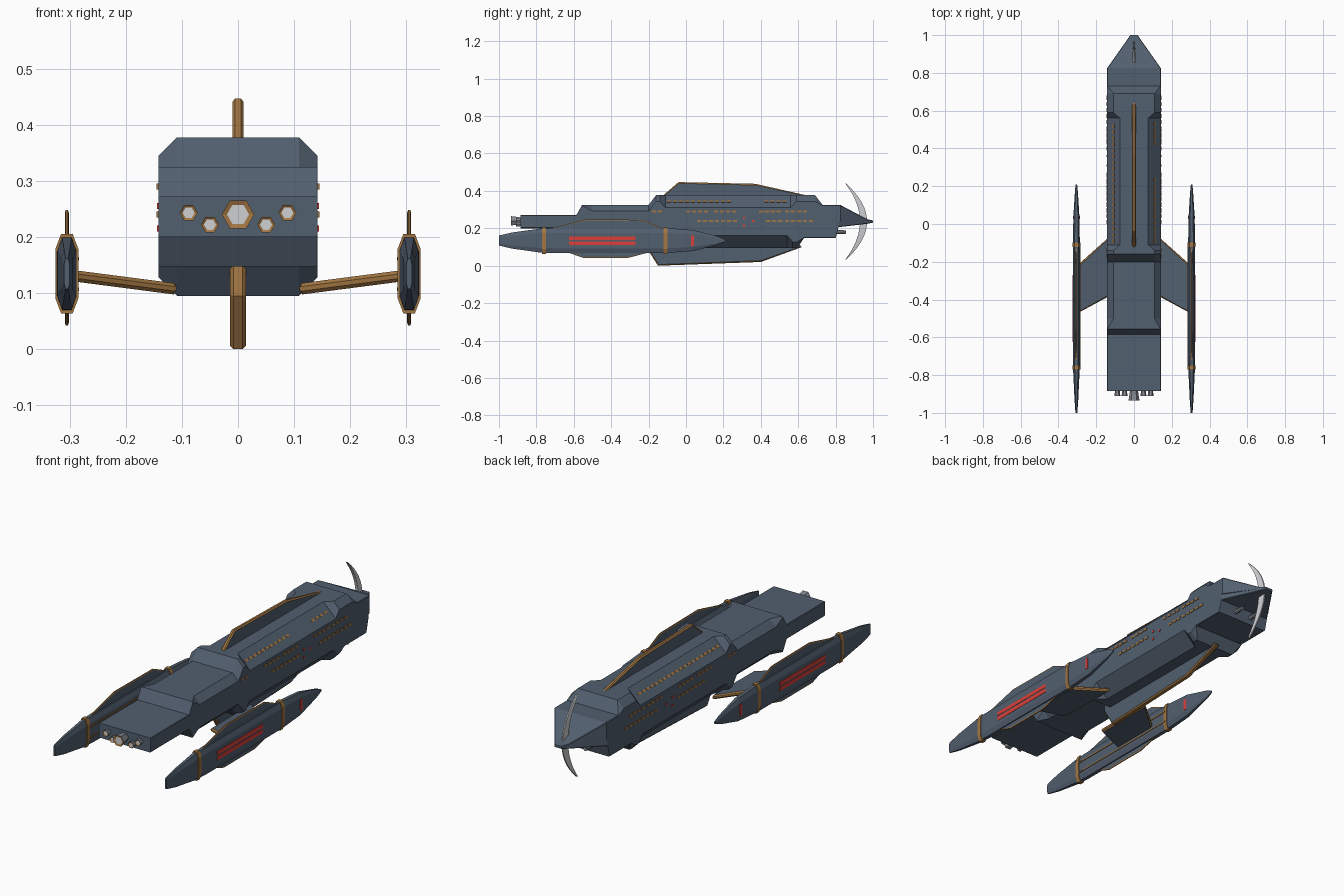
import bpy, bmesh, math
from mathutils import Vector, Matrix

if "Cube" in bpy.data.objects:
    bpy.data.objects.remove(bpy.data.objects["Cube"])


def material(name, rgb):
    m = bpy.data.materials.new(name)
    m.diffuse_color = (*rgb, 1)
    m.use_nodes = True
    m.node_tree.nodes["Principled BSDF"].inputs["Base Color"].default_value = m.diffuse_color
    return m


BLUE = material("slate blue hull", (0.085, 0.115, 0.16))
GOLD = material("bronze trim", (0.36, 0.18, 0.055))
RED = material("glowing red", (0.72, 0.05, 0.04))
SILVER = material("silver", (0.62, 0.63, 0.65))
GREY = material("nozzle grey", (0.24, 0.26, 0.29))
MID = 0.236   # height of the hull centre line
NZ = 0.1345   # height of the nacelle centre line


def finish(name, bm, *mats):
    bmesh.ops.recalc_face_normals(bm, faces=bm.faces)
    me = bpy.data.meshes.new(name)
    bm.to_mesh(me)
    bm.free()
    for m in mats:
        me.materials.append(m)
    ob = bpy.data.objects.new(name, me)
    bpy.context.collection.objects.link(ob)
    return ob


def loft(name, rings, mat):
    bm = bmesh.new()
    vs = [[bm.verts.new(p) for p in r] for r in rings]
    n = len(vs[0])
    for a, b in zip(vs, vs[1:]):
        for i in range(n):
            j = (i + 1) % n
            bm.faces.new((a[i], a[j], b[j], b[i]))
    bm.faces.new(vs[0])
    bm.faces.new(vs[-1])
    return finish(name, bm, mat)


def fin(name, pts, normal, edge, mid, rim):
    """Flat blade with a bevelled bronze rim and a thicker blue middle."""
    n = Vector(normal).normalized()
    bm = bmesh.new()
    sides = [[bm.verts.new(Vector(p) + n * edge * s) for p in pts] for s in (1, -1)]
    a, b = sides
    caps = [bm.faces.new(a), bm.faces.new(b[::-1])]
    k = len(pts)
    for i in range(k):
        j = (i + 1) % k
        bm.faces.new((a[i], b[i], b[j], a[j]))
    bmesh.ops.recalc_face_normals(bm, faces=bm.faces)
    bmesh.ops.inset_individual(bm, faces=caps, thickness=rim, depth=mid - edge)
    for f in bm.faces:
        f.material_index = 0 if f in caps else 1
    return finish(name, bm, BLUE, GOLD)


def boxes(name, items, mat):
    """items: (centre, size, roll about y)"""
    bm = bmesh.new()
    for c, s, r in items:
        bmesh.ops.create_cube(bm, size=1, matrix=Matrix.Translation(c)
                              @ Matrix.Rotation(r, 4, 'Y') @ Matrix.Diagonal((*s, 1)))
    return finish(name, bm, mat)


# Hull: two lofted halves, rows are (y, half width, half height, chamfer)
W = 0.142
REAR = [(-.885, W, .036, .003), (-.585, W, .036, .003), (-.555, W, .089, .003),
        (-.50, W, .089, .033), (-.20, W, .089, .033), (-.16, W, .141, .033),
        (-.14, W, .141, .033), (-.11, W, .141, .067)]
TOP = [(.56, W, .141, .067), (.59, W, .141, .033), (.69, W, .141, .033),
       (.73, W, .089, .003), (.825, W, .089, .003)]
BOTTOM = [(.54, W, .141, .067), (.57, W, .141, .033), (.595, W, .141, .033),
          (.63, W, .089, .003), (.80, W, .089, .003), (.815, W, .03, .003)]
NOSE = [(.97, .04, .012, .003), (1.0, .02, .006, .002)]
for s, name, rows in ((1, "upper_hull", TOP), (-1, "lower_hull", BOTTOM)):
    loft(name, [[(-w, y, MID), (-w, y, MID + s * (h - c)), (c - w, y, MID + s * h),
                 (w - c, y, MID + s * h), (w, y, MID + s * (h - c)), (w, y, MID)]
                for y, w, h, c in REAR + rows + NOSE], BLUE)

# Fins above and below the hull
fin("dorsal_fin", [(0, y, z) for y, z in ((-.17, .335), (-.04, .447), (.37, .438),
    (.65, .375), (.6, .3), (-.13, .3))], (1, 0, 0), .005, .010, .007)
fin("ventral_fin", [(0, y, z) for y, z in ((-.21, .095), (-.15, 0), (.4, .02),
    (.62, .1), (.55, .16), (-.2, .16))], (1, 0, 0), .008, .014, .007)

# Silver crescent at the bow
bm = bmesh.new()
N = 16
ts = [-1 + 2 * i / N for i in range(N + 1)]
rows = []
for t in ts:
    z = MID + .203 * t
    yo, yi = .968 - .112 * t * t, .93 - .078 * t * t
    rows.append([bm.verts.new(p) for p in ((.003, yo, z), (.007, yi, z),
                                           (-.007, yi, z), (-.003, yo, z))])
for a, b in zip(rows, rows[1:]):
    for i in range(4):
        j = (i + 1) % 4
        bm.faces.new((a[i], a[j], b[j], b[i]))
bm.faces.new(rows[0])
bm.faces.new(rows[-1])
finish("bow_crescent", bm, SILVER)


# Engine nozzles and bow emitters
def nozzle(name, x, z, r, y0, y1):
    bm = bmesh.new()
    bmesh.ops.create_cone(bm, cap_ends=True, segments=6, radius1=r, radius2=r * .65,
                          depth=y1 - y0, matrix=Matrix.Translation((x, (y0 + y1) / 2, z))
                          @ Matrix.Rotation(-math.pi / 2, 4, 'X') @ Matrix.Rotation(math.pi / 6, 4, 'Z'))
    cap = min(bm.faces, key=lambda f: f.calc_center_median().y)
    ring = bmesh.ops.inset_individual(bm, faces=[cap], thickness=r * .32, depth=-.003)["faces"]
    for f in ring:
        f.material_index = 1
    cap.material_index = 2
    finish(name, bm, GREY, GOLD, SILVER)


nozzle("main_engine", 0, .24, .029, -.935, -.87)
for s, side in ((1, "right"), (-1, "left")):
    nozzle(f"outer_engine_{side}", s * .088, .243, .016, -.91, -.87)
    nozzle(f"inner_engine_{side}", s * .05, .222, .016, -.91, -.87)
    bm = bmesh.new()
    bmesh.ops.create_cone(bm, cap_ends=True, segments=8, radius1=.012, radius2=.009, depth=.06,
                          matrix=Matrix.Translation((s * .045, .825, .18))
                          @ Matrix.Rotation(-math.pi / 2, 4, 'X'))
    finish(f"bow_emitter_{side}", bm, GREY)


# Nacelle sections
def oct_ring(x, y, w, h):
    c, d = w * .5, h * .38
    return [(x + a, y, NZ + b) for a, b in ((w, h - d), (w - c, h), (c - w, h), (-w, h - d),
            (-w, d - h), (c - w, -h), (w - c, -h), (w, d - h))]


NAC = [(-1, .005, .027), (-.93, .010, .043), (-.78, .017, .064), (-.70, .0185, .067),
       (-.11, .0185, .067), (.04, .016, .056), (.17, .008, .022), (.21, .004, .006)]
for s, side in ((1, "right"), (-1, "left")):
    X = s * .305
    loft(f"nacelle_{side}", [oct_ring(X, y, w, h) for y, w, h in NAC], BLUE)
    for y, tag in ((-.76, "front"), (-.11, "rear")):
        loft(f"nacelle_band_{tag}_{side}",
             [oct_ring(X, y + d, .0205, .071) for d in (-.011, .011)], GOLD)
    fin(f"nacelle_upper_fin_{side}", [(X, y, z) for y, z in ((-.73, .198), (-.53, .248),
        (-.23, .245), (-.13, .2), (-.14, .17), (-.7, .17))], (1, 0, 0), .002, .0035, .005)
    fin(f"nacelle_lower_fin_{side}", [(X, y, z) for y, z in ((-.63, .07), (-.55, .042),
        (-.31, .042), (-.2, .07), (-.22, .1), (-.6, .1))], (1, 0, 0), .002, .0035, .005)
    # Red glow strips outside, bronze rails inside
    boxes(f"nacelle_glow_{side}",
          [((X + s * .0185, -.447, z), (.003, .356, .019), 0) for z in (.147, .121)]
          + [((X + k * .0165, .034, NZ), (.004, .016, .056), 0) for k in (1, -1)], RED)
    boxes(f"nacelle_rails_{side}",
          [((X - s * .0195, -.43, z), (.005, .64, .006), 0) for z in (.161, .107)], GOLD)
    # Swept pylon
    fin(f"pylon_{side}", [(s * .11, -.05, .107), (s * .295, -.215, .131),
        (s * .295, -.47, .131), (s * .11, -.37, .107)],
        (-s * .024, 0, .185), .004, .010, .008)

# Lit windows: runs of (start, end) along the hull, per row
def run(y0, y1, step=.032):
    return [y0 + step * i for i in range(int((y1 - y0) / step) + 1)]


rows = {.29: [(-.17, -.12), (.01, .13), (.16, .27), (.40, .51), (.54, .66)],
        .24: [(.07, .27), (.44, .51), (.54, .70)]}
items = []
for s in (1, -1):
    for z, runs in rows.items():
        for a, b in runs:
            items += [((s * W, y, z), (.006, .022, .011), 0) for y in run(a, b)]
    upper = [(-.09, .24), (.43, .53)] if s > 0 else [(-.09, .53)]
    for a, b in upper:
        items += [((s * .1085, y, .3435), (.004, .022, .012), -s * math.pi / 4)
                  for y in run(a, b)]
boxes("hull_windows", items, GOLD)
boxes("hull_beacons", [((s * W, y, z), (.005, .012, .01), 0) for s in (1, -1)
                       for y, z in ((.31, .255), (.36, .24), (.31, .215))], RED)
